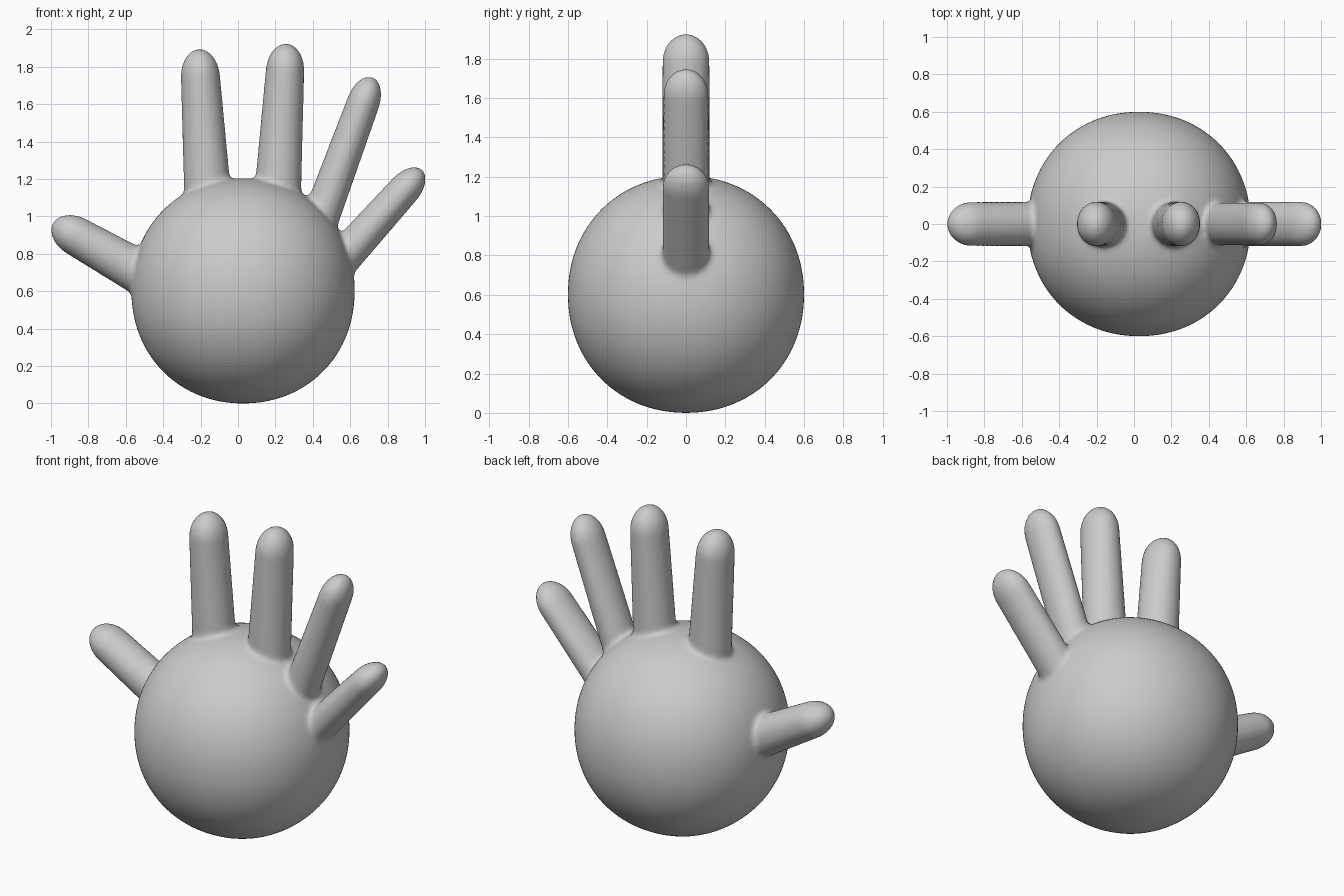
import bpy, bmesh, math
from mathutils import Vector

if "Cube" in bpy.data.objects:
    bpy.data.objects.remove(bpy.data.objects["Cube"])

grey = bpy.data.materials.new("plain grey")
grey.diffuse_color = (0.6, 0.6, 0.6, 1)
grey.use_nodes = True
grey.node_tree.nodes["Principled BSDF"].inputs["Base Color"].default_value = grey.diffuse_color


def make_object(name, bm):
    bmesh.ops.recalc_face_normals(bm, faces=bm.faces)
    mesh = bpy.data.meshes.new(name)
    bm.to_mesh(mesh)
    bm.free()
    ob = bpy.data.objects.new(name, mesh)
    bpy.context.collection.objects.link(ob)
    mesh.materials.append(grey)
    return ob


def finger(name, base, tip, w_base, w_tip, depth, sides=32):
    """Round-ended tapered tube in the xz plane; base sits inside the palm."""
    base, tip = Vector((base[0], 0, base[1])), Vector((tip[0], 0, tip[1]))
    axis = tip - base
    length = axis.length
    axis.normalize()
    across = Vector((axis.z, 0, -axis.x))
    cap = 0.14
    stops = [length * i / 12 * (1 - cap / length) for i in range(12)]
    stops += [length - cap + cap * math.sin(math.pi / 2 * i / 10) for i in range(10)]
    bm = bmesh.new()
    rings = []
    for d in stops:
        u = max(0, (d - length + cap) / cap)
        k = math.sqrt(1 - u * u)
        w = (w_base + (w_tip - w_base) * d / length) * k
        rings.append([bm.verts.new(base + axis * d
                                   + across * (w * math.cos(2 * math.pi * j / sides))
                                   + Vector((0, depth * k * math.sin(2 * math.pi * j / sides), 0)))
                      for j in range(sides)])
    for a, b in zip(rings, rings[1:]):
        for j in range(sides):
            n = (j + 1) % sides
            bm.faces.new((a[j], a[n], b[n], b[j]))
    bm.faces.new(rings[0])
    end = bm.verts.new(tip)
    for j in range(sides):
        bm.faces.new((rings[-1][j], rings[-1][(j + 1) % sides], end))
    return make_object(name, bm)


# ball-shaped palm, very slightly squared
bm = bmesh.new()
bmesh.ops.create_uvsphere(bm, u_segments=96, v_segments=64, radius=1)
for v in bm.verts:
    n = sum(abs(c) ** 2.08 for c in v.co) ** (1 / 2.08)
    v.co = Vector((0.027 + 0.597 * v.co.x / n, 0.6 * v.co.y / n, 0.602 + 0.602 * v.co.z / n))
palm = make_object("hand", bm)

# thumb and four fingers
parts = [
    finger("thumb", (-0.40, 0.63), (-0.99, 0.965), 0.125, 0.10, 0.118),
    finger("index_finger", (-0.155, 1.0), (-0.21, 1.895), 0.13, 0.10, 0.12),
    finger("middle_finger", (0.205, 1.0), (0.26, 1.925), 0.13, 0.098, 0.12),
    finger("ring_finger", (0.42, 0.93), (0.72, 1.745), 0.10, 0.085, 0.115),
    finger("little_finger", (0.50, 0.71), (0.985, 1.25), 0.10, 0.083, 0.12),
]

# weld everything into one skin and soften the finger roots
bpy.ops.object.select_all(action='DESELECT')
for ob in parts + [palm]:
    ob.select_set(True)
bpy.context.view_layer.objects.active = palm
bpy.ops.object.join()
rm = palm.modifiers.new("weld", 'REMESH')
rm.mode = 'VOXEL'
rm.voxel_size = 0.014
rm.use_smooth_shade = True
sm = palm.modifiers.new("soften", 'SMOOTH')
sm.factor = 0.5
sm.iterations = 8
